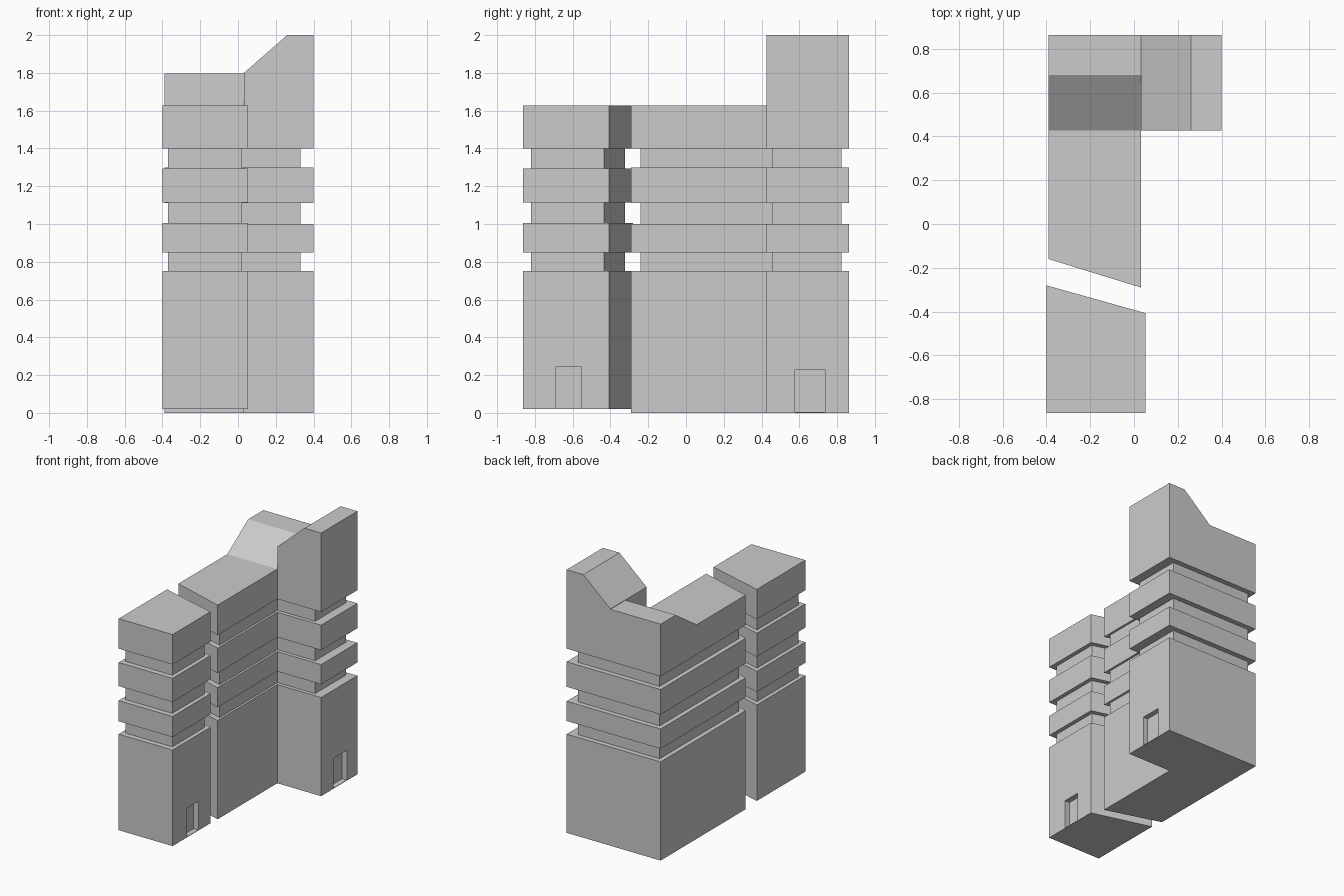
import bpy, bmesh
from mathutils import Vector

if "Cube" in bpy.data.objects:
    bpy.data.objects.remove(bpy.data.objects["Cube"])


def sweep(name, pts, vec):
    """Closed solid: planar outline swept along a vector."""
    bm = bmesh.new()
    face = bm.faces.new([bm.verts.new(p) for p in pts])
    res = bmesh.ops.extrude_face_region(bm, geom=[face])
    moved = [g for g in res["geom"] if isinstance(g, bmesh.types.BMVert)]
    bmesh.ops.translate(bm, verts=moved, vec=Vector(vec))
    bmesh.ops.recalc_face_normals(bm, faces=bm.faces[:])
    mesh = bpy.data.meshes.new(name)
    bm.to_mesh(mesh)
    bm.free()
    ob = bpy.data.objects.new(name, mesh)
    bpy.context.collection.objects.link(ob)
    return ob


def storey(name, outline, z0, z1):
    return sweep(name, [(x, y, z0) for x, y in outline], (0, 0, z1 - z0))


def doorway(wall, x, y0, y1, z0, z1, depth=0.04):
    """Recess a door opening into a wall facing +x."""
    cut = sweep(wall.name + "_door_cutter",
                [(x - depth, y0, z0), (x - depth, y1, z0), (x - depth, y1, z1), (x - depth, y0, z1)],
                (depth + 0.05, 0, 0))
    cut.hide_render = True
    cut.hide_set(True)
    mod = wall.modifiers.new("doorway", "BOOLEAN")
    mod.operation = "DIFFERENCE"
    mod.solver = "EXACT"
    mod.object = cut


def stack(name, outer, inner, levels):
    """Alternate full-width storeys with set-back bands."""
    made = []
    for i in range(len(levels) - 1):
        kind = "band" if i % 2 else "storey"
        made.append(storey(f"{name}_{kind}_{i}", inner if i % 2 else outer,
                           levels[i], levels[i + 1]))
    return made


# Small front tower with slanted rear wall
tower_outer = [(-0.40, -0.862), (0.053, -0.862), (0.053, -0.407), (-0.40, -0.28)]
tower_inner = [(-0.37, -0.82), (0.022, -0.82), (0.022, -0.434), (-0.37, -0.323)]
tower = stack("tower", tower_outer, tower_inner,
              [0.02, 0.75, 0.848, 1.005, 1.115, 1.295, 1.40, 1.628])
doorway(tower[0], 0.053, -0.69, -0.553, 0.024, 0.243)

# L-shaped main building
XL, XM, XR, YW, YB = -0.39, 0.032, 0.40, 0.427, 0.862


def slant(x):
    return -0.16 - 0.13 * (x - XL) / (XM - XL)


main_outer = [(XL, slant(XL)), (XM, slant(XM)), (XM, YW), (XR, YW), (XR, YB), (XL, YB)]
main_inner = [(-0.355, -0.128), (0.015, -0.242), (0.015, 0.455),
              (0.33, 0.455), (0.33, 0.823), (-0.355, 0.823)]
main = stack("main", main_outer, main_inner,
             [0.0, 0.75, 0.85, 1.0, 1.11, 1.30, 1.40])
doorway(main[0], XR, 0.578, 0.737, 0.004, 0.23)

# Top of the long block, with ramp up to the raised rear roof
profile = [(-0.2, 1.40), (-0.2, 1.628), (YW, 1.628), (0.68, 1.797), (YB, 1.797), (YB, 1.40)]
top = sweep("main_ramped_roof", [(XL, y, z) for y, z in profile], (XM - XL, 0, 0))
for v in top.data.vertices:
    if v.co.y < 0:
        v.co.y = slant(v.co.x)

# Top of the side wing, with sloped shoulder
profile = [(XM, 1.40), (XR, 1.40), (XR, 2.0), (0.26, 2.0), (XM, 1.80)]
sweep("wing_sloped_roof", [(x, YW, z) for x, z in profile], (0, YB - YW, 0))
